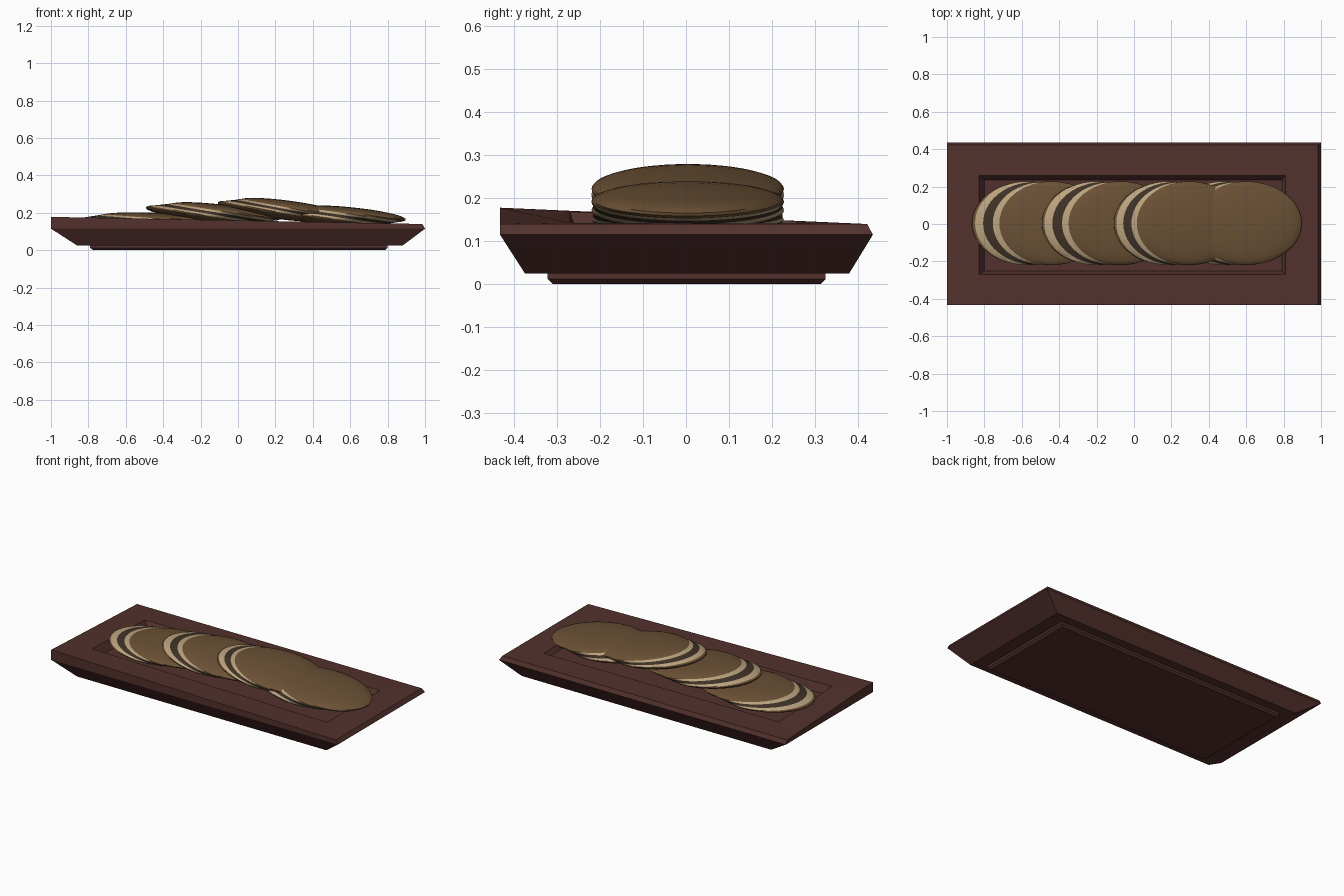
import bpy, bmesh
from math import sin, cos, pi
from mathutils import Vector

if "Cube" in bpy.data.objects:
    bpy.data.objects.remove(bpy.data.objects["Cube"])


def material(name, rgb):
    m = bpy.data.materials.new(name)
    m.diffuse_color = (*rgb, 1)
    m.use_nodes = True
    m.node_tree.nodes["Principled BSDF"].inputs["Base Color"].default_value = m.diffuse_color
    return m


WOOD = material("dark_wood", (0.085, 0.031, 0.026))
SHELL = material("brown_biscuit", (0.15, 0.083, 0.036))
CREAM = material("cream", (0.50, 0.37, 0.21))
CHOC = material("chocolate", (0.05, 0.032, 0.02))


def loft(name, rings, mats, ring_mats=None, smooth=False):
    """Join consecutive rings with quads and cap both ends."""
    bm = bmesh.new()
    vs = [[bm.verts.new(p) for p in r] for r in rings]
    n = len(vs[0])
    for k, (a, b) in enumerate(zip(vs, vs[1:])):
        for i in range(n):
            j = (i + 1) % n
            f = bm.faces.new((a[i], a[j], b[j], b[i]))
            f.material_index = ring_mats[k] if ring_mats else 0
    bm.faces.new(vs[0][::-1])
    bm.faces.new(vs[-1])
    bmesh.ops.recalc_face_normals(bm, faces=bm.faces[:])
    me = bpy.data.meshes.new(name)
    bm.to_mesh(me)
    bm.free()
    ob = bpy.data.objects.new(name, me)
    bpy.context.collection.objects.link(ob)
    for m in mats:
        me.materials.append(m)
    if smooth:
        bpy.ops.object.select_all(action='DESELECT')
        ob.select_set(True)
        bpy.context.view_layer.objects.active = ob
        bpy.ops.object.shade_smooth_by_angle(angle=0.7)
    return ob


def rect(x0, x1, y0, y1, z, lift=0.0):
    """Rectangular ring whose front left corner may be lifted."""
    return [(x0, y0, z + lift), (x1, y0, z), (x1, y1, z), (x0, y1, z)]


def rim_height(x, y):
    """Top of the tray, rising toward the front left corner."""
    return 0.14 + 0.038 * (1 - x) / 2 * (0.43 - y) / 0.86


# Tray: sloping sides, rim with one lifted corner, then a stepped recess
inner = [(x, y, rim_height(x, y)) for x, y in
         [(-0.83, -0.27), (0.81, -0.27), (0.81, 0.26), (-0.83, 0.26)]]
loft("tray", [rect(-0.86, 0.88, -0.375, 0.38, 0.025),
              rect(-1, 1, -0.433, 0.435, 0.115),
              rect(-1, 0.985, -0.433, 0.422, 0.14, 0.038),
              inner,
              rect(-0.80, 0.79, -0.252, 0.236, 0.115)], [WOOD])

# Foot under the tray
loft("foot", [rect(-0.775, 0.785, -0.31, 0.313, 0.0),
              rect(-0.79, 0.80, -0.322, 0.325, 0.012),
              rect(-0.79, 0.80, -0.322, 0.325, 0.027)], [WOOD])


def sandwich_biscuit(name, x, z, slope, dome, fill):
    """Domed shells and three filling layers, sheared along a leaning axis."""
    u, v = Vector((0.28, 0, slope)), Vector((0, 0.224, 0))
    d, w = Vector((dome[0], 0, dome[1])), Vector((-fill[0], 0, -fill[1]))
    top = Vector((x, 0.004, z))
    steps = 9
    prof = []                                    # (axis offset, radius, material)
    for i in range(steps):                       # upper dome
        a = pi / 2 * (1 - i / (steps - 1))
        prof.append((d * sin(a), max(cos(a), 0.04), 0))
    prof[-1] = (*prof[-1][:2], 1)
    prof += [(w * 0.3, 0.985, 2), (w * 0.7, 0.985, 1)]
    for i in range(steps):                       # lower dome
        a = pi / 2 * i / (steps - 1)
        prof.append((w - d * sin(a), max(cos(a), 0.04), 0))
    rings = [[top + o + r * (u * cos(2 * pi * k / 48) + v * sin(2 * pi * k / 48))
              for k in range(48)] for o, r, _ in prof]
    loft(name, rings, [SHELL, CREAM, CHOC], [p[2] for p in prof], True)


# Row of four overlapping biscuits
for i, args in enumerate([
        (-0.44, 0.170, -0.022, (0.10, 0.024), (0.13, 0.020)),
        (-0.07, 0.205, -0.046, (0.09, 0.024), (0.13, 0.014)),
        (0.295, 0.222, -0.052, (0.09, 0.025), (0.11, 0.012)),
        (0.600, 0.193, -0.040, (0.10, 0.025), (0.12, 0.020))]):
    sandwich_biscuit(f"biscuit_{i + 1}", *args)
